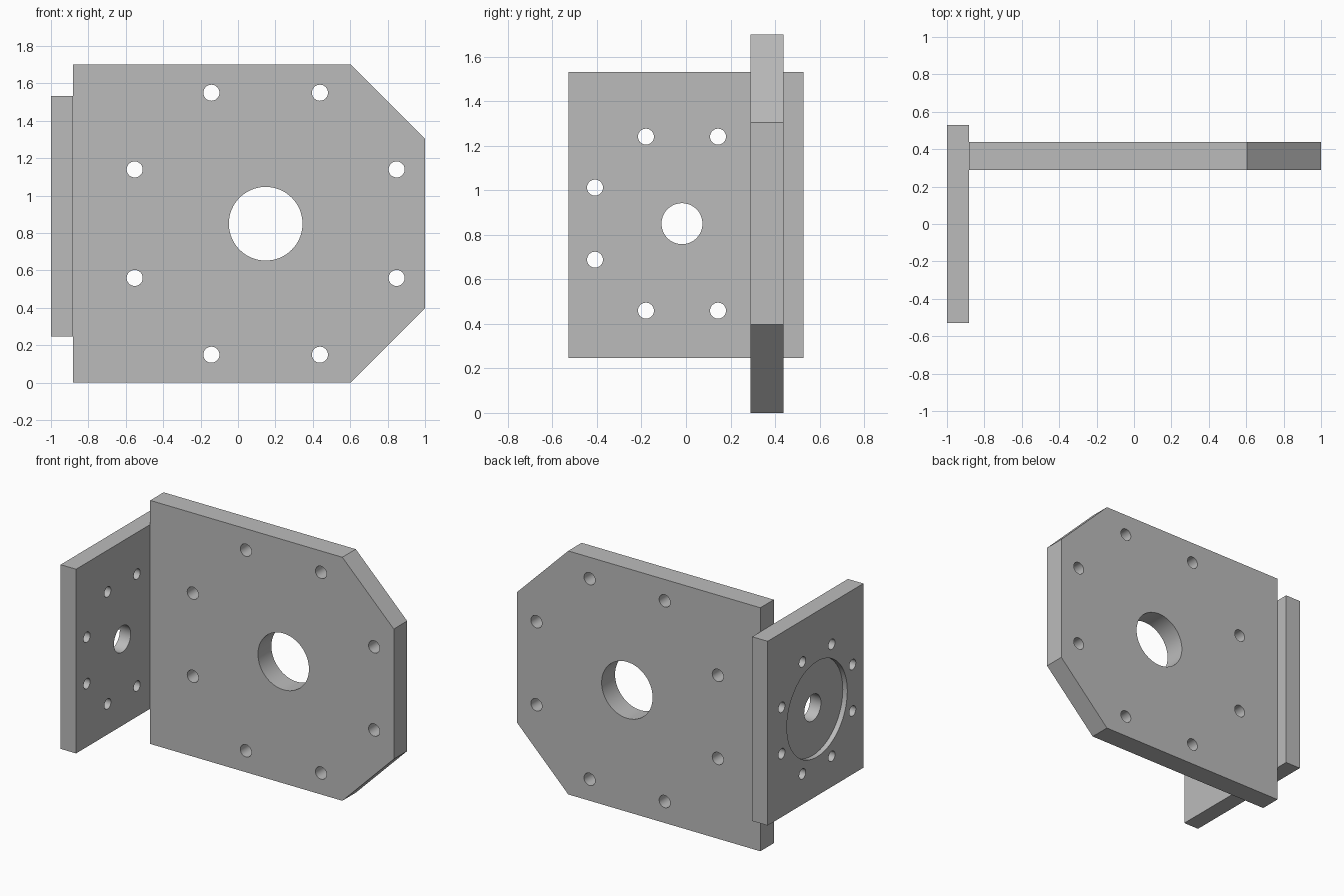
import bpy, bmesh, math
from mathutils import Matrix, Vector

if "Cube" in bpy.data.objects:
    bpy.data.objects.remove(bpy.data.objects["Cube"])

grey = bpy.data.materials.new("plain grey")
grey.diffuse_color = (0.5, 0.5, 0.5, 1)
grey.use_nodes = True
grey.node_tree.nodes["Principled BSDF"].inputs["Base Color"].default_value = grey.diffuse_color


def make_object(name, bm):
    bmesh.ops.recalc_face_normals(bm, faces=bm.faces)
    mesh = bpy.data.meshes.new(name)
    bm.to_mesh(mesh)
    bm.free()
    mesh.materials.append(grey)
    obj = bpy.data.objects.new(name, mesh)
    bpy.context.collection.objects.link(obj)
    return obj


def plate(name, profile, thickness):
    """Extrude a closed outline of 3D points along a vector."""
    bm = bmesh.new()
    face = bm.faces.new([bm.verts.new(p) for p in profile])
    new = bmesh.ops.extrude_face_region(bm, geom=[face])["geom"]
    bmesh.ops.translate(bm, vec=thickness,
                        verts=[v for v in new if isinstance(v, bmesh.types.BMVert)])
    return make_object(name, bm)


def cylinder(bm, centre, radius, depth, axis, segments):
    rot = Vector((0, 0, 1)).rotation_difference(Vector(axis)).to_matrix().to_4x4()
    bmesh.ops.create_cone(bm, cap_ends=True, segments=segments, radius1=radius,
                          radius2=radius, depth=depth,
                          matrix=Matrix.Translation(centre) @ rot)


def cut(obj, bm):
    """Subtract the cutter mesh from the object and remove the cutter."""
    cutter = make_object("cutter", bm)
    cutter.hide_render = True
    mod = obj.modifiers.new("cut", 'BOOLEAN')
    mod.operation, mod.solver, mod.object = 'DIFFERENCE', 'EXACT', cutter
    bpy.ops.object.select_all(action='DESELECT')
    bpy.context.view_layer.objects.active = obj
    obj.select_set(True)
    bpy.ops.object.modifier_apply(modifier=mod.name)
    bpy.data.objects.remove(cutter)


def drill(obj, centre, across, axis, bore, ring, hole):
    """Central bore plus eight bolt holes on a circle, all going through."""
    bm = bmesh.new()
    centre, across, up = Vector(centre), Vector(across), Vector((0, 0, 1))
    cylinder(bm, centre, bore, 0.5, axis, 64)
    for i in range(8):
        a = math.radians(22.5 + 45 * i)
        pos = centre + ring * (across * math.cos(a) + up * math.sin(a))
        cylinder(bm, pos, hole, 0.5, axis, 32)
    cut(obj, bm)


X, Y = (1, 0, 0), (0, 1, 0)

# Large plate with two chamfered corners
outline = [(-0.881, 0), (0.603, 0), (1, 0.397), (1, 1.305), (0.603, 1.70), (-0.881, 1.70)]
main_plate = plate("main_plate", [(x, 0.29, z) for x, z in outline], (0, 0.148, 0))
drill(main_plate, (0.148, 0.36, 0.85), X, Y, 0.197, 0.758, 0.043)

# Smaller plate across its end, with a shallow round recess on the outside
outline = [(-0.528, 0.246), (0.528, 0.246), (0.528, 1.532), (-0.528, 1.532)]
end_plate = plate("end_plate", [(-1, y, z) for y, z in outline], (0.119, 0, 0))
centre = (-0.94, -0.018, 0.85)
drill(end_plate, centre, Y, X, 0.092, 0.423, 0.036)
recess = bmesh.new()
cylinder(recess, (-1, centre[1], centre[2]), 0.333, 0.07, X, 96)
cut(end_plate, recess)

# Smooth hole walls, sharp edges
for obj in (main_plate, end_plate):
    bpy.ops.object.select_all(action='DESELECT')
    bpy.context.view_layer.objects.active = obj
    obj.select_set(True)
    bpy.ops.object.shade_smooth_by_angle(angle=math.radians(30))
